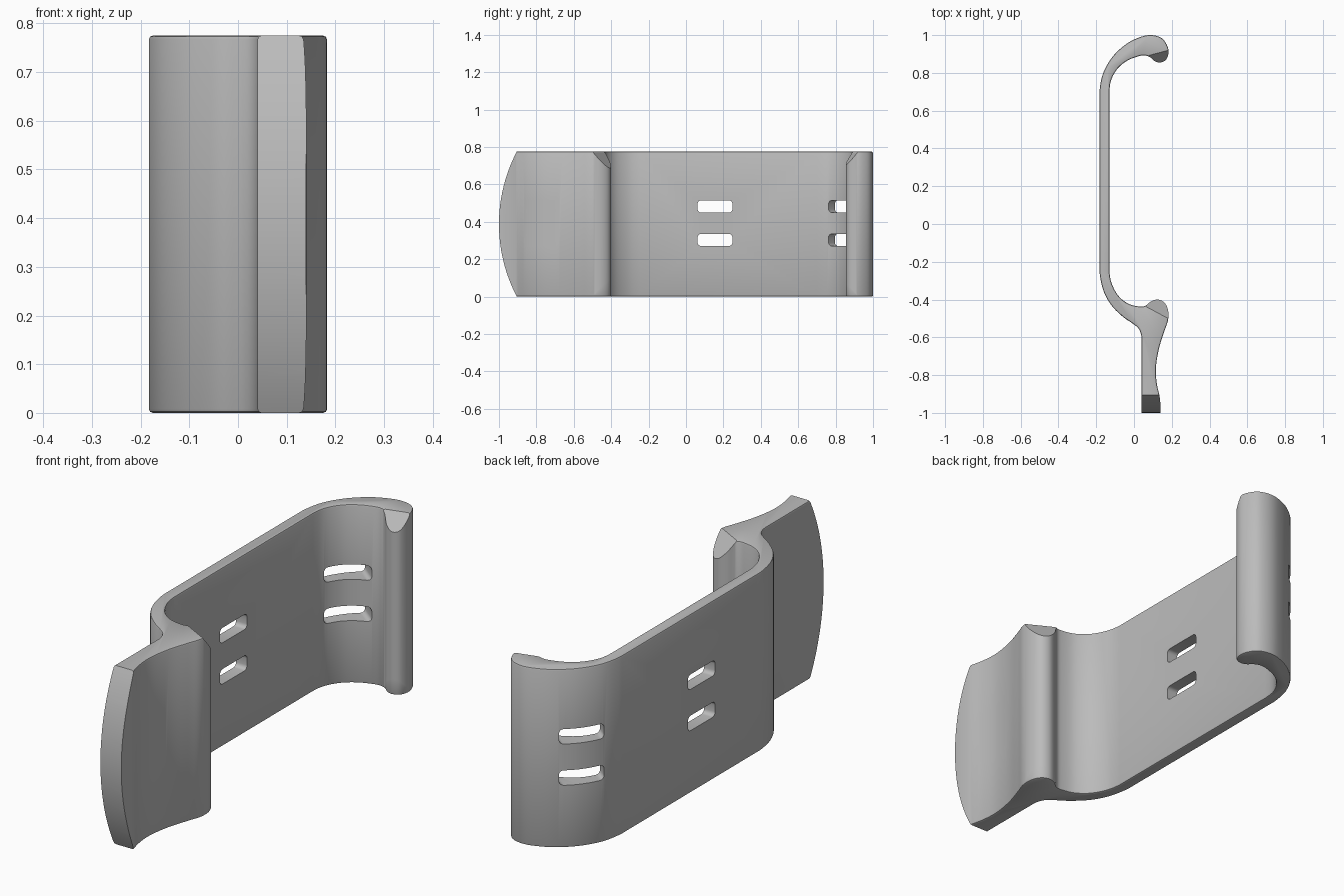
import bpy, bmesh, math
from mathutils import Vector, Matrix
from mathutils.geometry import interpolate_bezier

if "Cube" in bpy.data.objects:
    bpy.data.objects.remove(bpy.data.objects["Cube"])

HEIGHT = 0.775
EDGE = 0.008

grey = bpy.data.materials.new("satin grey")
grey.use_nodes = True
colour = (0.5, 0.5, 0.5, 1)
grey.diffuse_color = colour
grey.node_tree.nodes["Principled BSDF"].inputs["Base Color"].default_value = colour


def smooth_span(points, steps=5):
    """Smooth curve through all points except the first and last, which guide it."""
    pts = [Vector(p) for p in points]
    out = []
    for a, b, c, d in zip(pts, pts[1:], pts[2:], pts[3:]):
        part = interpolate_bezier(b, b + (c - a) / 6, c - (d - b) / 6, c, steps + 1)
        out += part[:-1]
    return out + [pts[-2]]


def prism(name, outline, start, end, bevel=0, frame=Matrix()):
    """Extrude a 2D outline along z, bevel the rims, then place it with a matrix."""
    bm = bmesh.new()
    base = bm.faces.new([bm.verts.new((p[0], p[1], start)) for p in outline])
    new = bmesh.ops.extrude_face_region(bm, geom=[base])["geom"]
    top = [v for v in new if isinstance(v, bmesh.types.BMVert)]
    bmesh.ops.translate(bm, verts=top, vec=(0, 0, end - start))
    if bevel:
        rims = [e for e in bm.edges if abs(e.verts[0].co.z - e.verts[1].co.z) < 1e-5]
        bmesh.ops.bevel(bm, geom=rims, offset=bevel, segments=2, profile=0.5,
                        affect='EDGES', clamp_overlap=False)
    bm.transform(frame)
    bmesh.ops.recalc_face_normals(bm, faces=bm.faces)
    mesh = bpy.data.meshes.new(name)
    bm.to_mesh(mesh)
    bm.free()
    mesh.materials.append(grey)
    obj = bpy.data.objects.new(name, mesh)
    bpy.context.collection.objects.link(obj)
    return obj


def cut(target, cutter):
    mod = target.modifiers.new(cutter.name, 'BOOLEAN')
    mod.operation = 'DIFFERENCE'
    mod.solver = 'EXACT'
    mod.object = cutter
    cutter.hide_render = True
    bpy.context.view_layer.objects.active = target
    bpy.ops.object.modifier_apply(modifier=mod.name)
    bpy.data.objects.remove(cutter)


# Clip cross-section: outer bend, hooked end, inner bend with lip and tab
outer_bend = smooth_span([
    (.04, -.66), (.04, -.60), (.025, -.555), (-.01, -.525), (-.06, -.49),
    (-.12, -.43), (-.163, -.35), (-.183, -.25), (-.183, -.15)])
hook = smooth_span([
    (-.183, .60), (-.183, .70), (-.163, .80), (-.11, .89), (-.035, .957),
    (.04, .992), (.095, 1.0), (.145, .985), (.173, .95), (.183, .91),
    (.17, .87), (.14, .855), (.11, .862), (.085, .883), (.055, .893),
    (.02, .887), (-.035, .865), (-.085, .825), (-.12, .765), (-.13, .70), (-.13, .62)])
lip_and_tab = smooth_span([
    (-.13, -.17), (-.13, -.25), (-.118, -.315), (-.083, -.38), (-.03, -.422),
    (.03, -.437), (.06, -.433), (.09, -.41), (.125, -.40), (.16, -.415),
    (.18, -.455), (.18, -.51), (.16, -.57), (.132, -.66), (.116, -.76),
    (.12, -.84), (.135, -.91), (.14, -.96), (.14, -1.0), (.14, -1.03)])
clip = prism("clip_body", [(.04, -1.0)] + outer_bend + hook + lip_and_tab,
             0, HEIGHT, EDGE)

# Curved free edge of the tab
mid = HEIGHT / 2
radius = (mid ** 2 + 0.095 ** 2) / 0.19
reach = math.asin((mid + .05) / radius)
arc = []
for i in range(33):
    a = reach * (i / 16 - 1)
    arc.append((radius - 1 - radius * math.cos(a), mid + radius * math.sin(a)))
along_x = Matrix(((0, 0, 1, 0), (1, 0, 0, 0), (0, 1, 0, 0), (0, 0, 0, 1)))
cut(clip, prism("tab_edge_cutter", [(-1.3, -.1)] + arc + [(-1.3, HEIGHT + .1)],
                -.3, .4, 0, along_x))


# Paired slots through tab, wall and hook
def slot_outline(length, height, r=0.018):
    pts = []
    for k, (sx, sy) in enumerate([(1, 1), (-1, 1), (-1, -1), (1, -1)]):
        for i in range(5):
            a = math.pi / 2 * (k + i / 4)
            pts.append((sx * (length / 2 - r) + r * math.cos(a),
                        sy * (height / 2 - r) + r * math.sin(a)))
    return pts


for x, y, turn in [(.09, -.772, 0), (-.156, .155, 0), (-.095, .86, -38)]:
    for z in (.303, .482):
        place = Matrix.Translation((x, y, z)) @ Matrix.Rotation(math.radians(turn), 4, 'Z')
        cut(clip, prism("slot_cutter", slot_outline(.186, .065), -.1, .1, 0,
                        place @ along_x))

# Sloping corners at both ends of each lip
middle = Vector((0, 0, mid))
for start, finish, way in [((.05, .885), (.19, .922), -1), ((.05, -.43), (.19, -.505), 1)]:
    a, b = Vector((*start, 0)), Vector((*finish, 0))
    run = (b - a).normalized()
    out = Vector((-run.y, run.x, 0)) * way
    for side in (-1, 1):
        end = Vector((0, 0, mid + side * mid))
        slope = (out * .065 - Vector((0, 0, side * .085))).normalized()
        normal = run.cross(slope)
        if normal.z * side < 0:
            normal = -normal
        frame = Matrix((run, slope, normal)).transposed().to_4x4()
        frame.translation = a + end
        cut(clip, prism("lip_corner_cutter",
                        [(-.01, -.05), (.2, -.05), (.2, .13), (-.01, .13)],
                        0, .12, 0, frame))

bpy.ops.object.select_all(action='DESELECT')
clip.select_set(True)
bpy.context.view_layer.objects.active = clip
bpy.ops.object.shade_smooth_by_angle(angle=math.radians(28))
